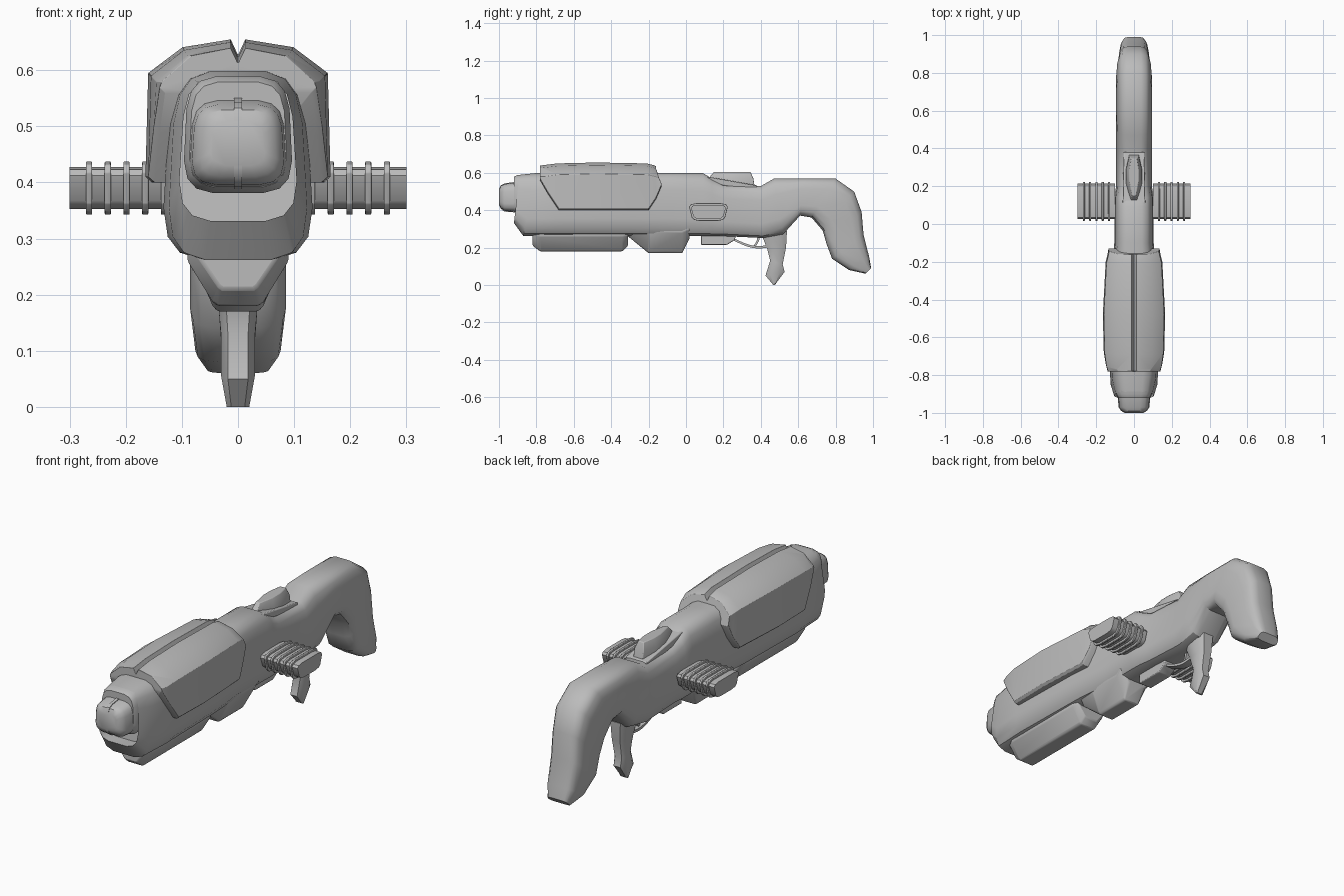
import bpy, bmesh, math

cube = bpy.data.objects.get("Cube")
if cube:
    bpy.data.objects.remove(cube, do_unlink=True)

GREY = (.5, .5, .5, 1)
material = bpy.data.materials.new("plain_grey")
material.use_nodes = True
material.diffuse_color = GREY
material.node_tree.nodes["Principled BSDF"].inputs["Base Color"].default_value = GREY


def finish(name, bm, bevel=0):
    """Turn a bmesh into a shaded object, optionally with softened edges."""
    bmesh.ops.recalc_face_normals(bm, faces=bm.faces)
    mesh = bpy.data.meshes.new(name)
    bm.to_mesh(mesh)
    bm.free()
    mesh.materials.append(material)
    part = bpy.data.objects.new(name, mesh)
    bpy.context.collection.objects.link(part)
    if bevel:
        modifier = part.modifiers.new("soft_edges", "BEVEL")
        modifier.width = bevel
        modifier.segments = 2
    bpy.ops.object.select_all(action="DESELECT")
    part.select_set(True)
    bpy.context.view_layer.objects.active = part
    bpy.ops.object.shade_smooth_by_angle(angle=math.radians(35))


def loft(rings):
    """Skin closed rings and cap both ends; returns the bmesh and first cap."""
    bm = bmesh.new()
    loops = [[bm.verts.new(point) for point in ring] for ring in rings]
    for near, far in zip(loops, loops[1:]):
        for i in range(len(near)):
            bm.faces.new((near[i - 1], near[i], far[i], far[i - 1]))
    first_cap = bm.faces.new(loops[0])
    bm.faces.new(loops[-1])
    return bm, first_cap


def mirrored(half):
    """Close a half outline by mirroring it across the middle."""
    return half + [(-x, y, z) for x, y, z in reversed(half)]


def section(station, shape):
    """Ring between a bottom point and a top point, scaled to a half width."""
    low_y, low_z, high_y, high_z, width = station
    return mirrored([(across * width, low_y + (high_y - low_y) * up,
                      low_z + (high_z - low_z) * up) for across, up in shape])


def power(value, exponent):
    return math.copysign(abs(value) ** exponent, value)


def rounded_shape(count, taper):
    """Half of a rounded rectangle that narrows towards its top."""
    shape = []
    for i in range(count):
        angle = math.pi * (i + .5) / count
        up = (1 - power(math.cos(angle), .5)) / 2
        shape.append((power(math.sin(angle), .5) * (1 - taper * up), up))
    return shape


def slab(name, outline, half, x=0, bevel=0):
    """Extrude a side outline across x."""
    rings = [[(x + offset, y, z) for y, z in outline] for offset in (-half, half)]
    finish(name, loft(rings)[0], bevel)


# Main body: straight fore end, then the wrist and the bent stock
fore_end = [(y, .26, y, .6, width) for y, width in
            ((-.7, .14), (-.3, .13), (-.1, .11), (.09, .11))]
stations = [(-.92, .33, -.89, .59, .11), (-.87, .26, -.8, .6, .13), *fore_end,
            (.14, .26, .14, .57, .11), (.2, .26, .2, .54, .1),
            (.41, .25, .4, .53, .1), (.52, .27, .47, .57, .1),
            (.61, .37, .62, .57, .1), (.67, .36, .8, .57, .1),
            (.73, .29, .9, .5, .1), (.75, .22, .94, .39, .09),
            (.78, .14, .95, .27, .09), (.87, .08, .98, .15, .08),
            (.96, .06, .99, .09, .06)]
body_shape = rounded_shape(8, .15)
bm, mouth = loft([section(station, body_shape) for station in stations])
# Hollow out the mouth around the muzzle
bmesh.ops.inset_region(bm, faces=[mouth], thickness=.014)
bmesh.ops.translate(bm, verts=mouth.verts, vec=(0, .06, 0))
finish("body_and_stock", bm)

# Faceted belly and pump grip share a keel-shaped section
keel = [(.4, 0), (.5, .07), (1, .8), (1, 1)]


def keel_block(name, rows, top):
    rings = [section((y, low, y, top, width), keel) for y, low, width in rows]
    finish(name, loft(rings)[0], .005)


keel_block("belly", ((-.31, .26, .1), (-.2, .17, .09), (-.02, .17, .09), (.02, .25, .1)), .31)
keel_block("pump_grip", ((-.82, .21, .07), (-.78, .18, .09), (-.34, .18, .09), (-.31, .21, .08)), .28)


# Armoured shroud with a groove along the top
def shroud_ring(high_y, low_y, high_z, low_z, width):
    shoulder = high_z - .06
    return mirrored([
        (width * .5, low_y, low_z), (width * .93, low_y, low_z),
        (width, low_y, low_z + .01),
        (width * .97, (high_y + low_y) / 2, shoulder),
        (width * .6, high_y, high_z - .014),
        (.013, high_y, high_z), (.001, high_y, high_z - .026)])


shroud = [(-.78, -.78, .64, .56, .14), (-.77, -.74, .64, .49, .15),
          (-.69, -.68, .65, .4, .16), (-.48, -.48, .655, .4, .165),
          (-.21, -.2, .65, .4, .15), (-.17, -.16, .64, .46, .14),
          (-.16, -.13, .635, .53, .135)]
finish("shroud", loft([shroud_ring(*station) for station in shroud])[0], .004)

# Rounded muzzle with a collar and a bar down the middle
lens_shape = rounded_shape(8, .1)


def nose(name, rows):
    rings = [section((y, low, y, high, width), lens_shape) for y, low, high, width in rows]
    finish(name, loft(rings)[0])


lens = [(-1, .43, .51, .05), (-.99, .41, .53, .07), (-.97, .395, .54, .085), (-.9, .39, .55, .09)]
nose("muzzle_collar", [(-.92, .39, .58, .09), (-.9, .38, .59, .1), (-.8, .38, .59, .1)])
nose("muzzle_lens", lens)
bar_top = [(y, high + .003) for y, low, high, width in lens]
bar_bottom = [(y, low - .003) for y, low, high, width in reversed(lens)]
slab("muzzle_bar", bar_top + bar_bottom, .007)


# Ribbed side vents, wider at the top
def vent_outline(growth):
    outline = []
    for i in range(12):
        angle = math.tau * (i + .5) / 12
        across, up = power(math.cos(angle), .4), power(math.sin(angle), .4)
        outline.append((.12 + across * (.088 + growth + up * .012), .39 + up * (.038 + growth)))
    return outline


for side, label in ((1, "left"), (-1, "right")):
    slab(label + "_vent_core", vent_outline(0), .1, side * .2)
    for k in range(5):
        slab(f"{label}_vent_rib_{k + 1}", vent_outline(.01), .0055, side * (.132 + k / 30), .002)

# Rear sight: sloping base and a tapering raised block
base = [[(-.06, .1, .57 + lift), (.06, .1, .57 + lift), (.055, .38, .52 + lift),
         (-.055, .38, .52 + lift)] for lift in (-.02, .012)]
finish("sight_base", loft(base)[0], .004)
sight_rings = []
for width, front, back, z in ((.042, .12, .37, .51), (.042, .12, .36, .57), (.025, .15, .345, .605)):
    half = [(width * across, front + (back - front) * along, z)
            for across, along in ((.4, 0), (1, .4), (1, .7), (.6, 1))]
    sight_rings.append(mirrored(half))
finish("sight_block", loft(sight_rings)[0], .003)

# Trigger, its mounting plate and the curved guard
slab("trigger_plate", [(.08, .27), (.08, .215), (.22, .215), (.26, .24), (.27, .27)], .035, bevel=.004)
arc = [(.25 + i / 40, .24 - .045 * math.sin(i * .28)) for i in range(9)]
slab("trigger_guard", arc + [(y, z + .013) for y, z in reversed(arc)], .02)
slab("trigger", [(.38, .27), (.38, .24), (.36, .205), (.37, .2), (.39, .235), (.4, .27)], .01)

# Hand grip, chamfered and narrowing to its foot
grip_shape = [(.6, 0), (1, .25), (1, .75), (.6, 1)]
grip = [(.4, .28, .54, .29, .045), (.435, .19, .535, .2, .036), (.45, .13, .517, .11, .03),
        (.425, .05, .527, .07, .03), (.467, 0, .475, 0, .02)]
finish("hand_grip", loft([section(station, grip_shape) for station in grip])[0])
